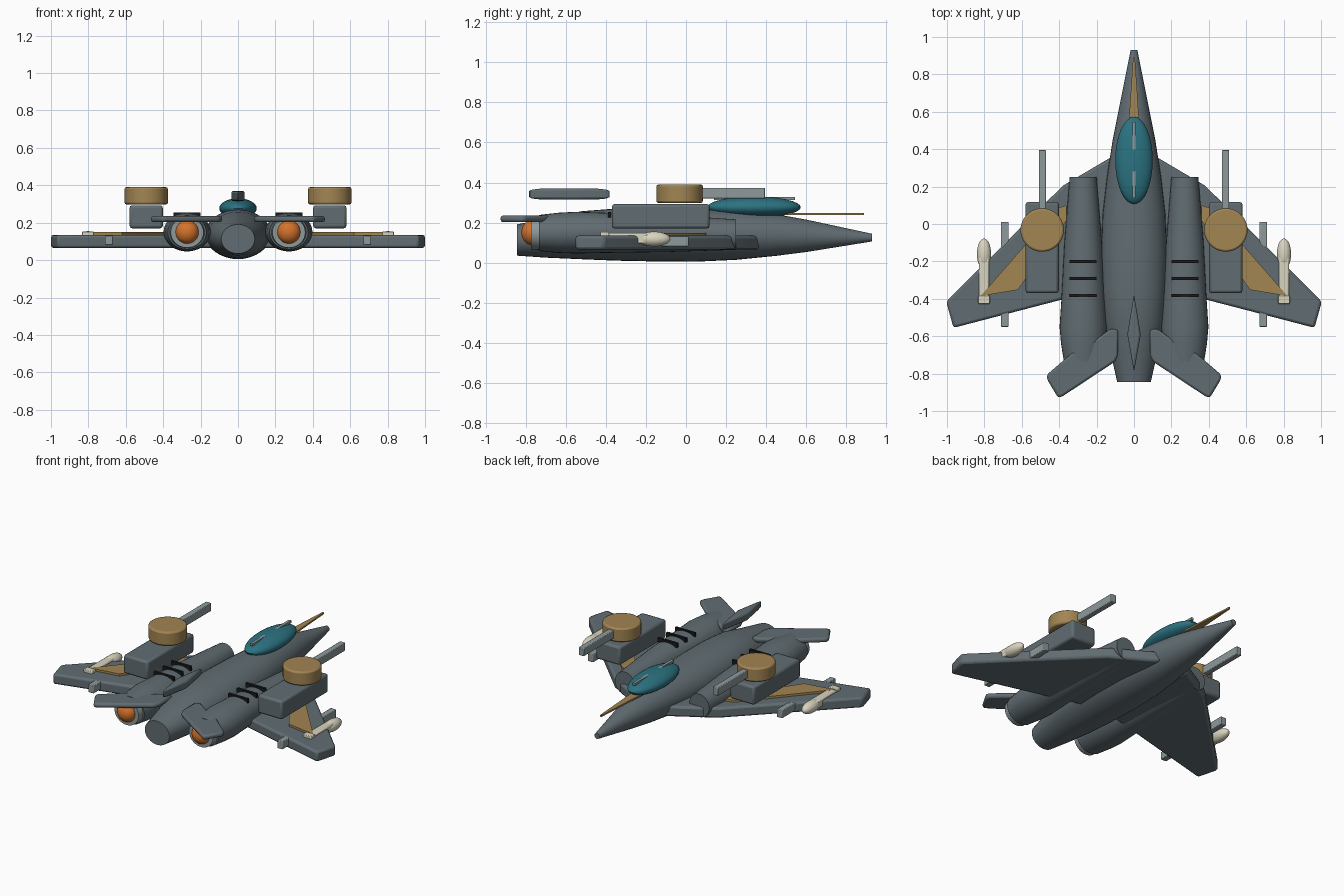
import bpy, bmesh, math
from mathutils import Matrix

if "Cube" in bpy.data.objects:
    bpy.data.objects.remove(bpy.data.objects["Cube"])


def material(name, rgb):
    m = bpy.data.materials.new(name)
    m.diffuse_color = (*rgb, 1)
    m.use_nodes = True
    m.node_tree.nodes["Principled BSDF"].inputs["Base Color"].default_value = m.diffuse_color
    return m


GREY = material("slate grey", (0.12, 0.152, 0.168))
LIGHT = material("light grey", (0.27, 0.32, 0.33))
TAN = material("tan", (0.36, 0.235, 0.085))
TEAL = material("teal glass", (0.024, 0.17, 0.22))
ORANGE = material("orange glow", (0.65, 0.17, 0.025))
CREAM = material("cream", (0.70, 0.66, 0.52))
BLACK = material("black", (0.01, 0.01, 0.012))


def finish(name, bm, mat, bevel=0.0, segments=2):
    bmesh.ops.recalc_face_normals(bm, faces=bm.faces[:])
    mesh = bpy.data.meshes.new(name)
    bm.to_mesh(mesh)
    bm.free()
    mesh.materials.append(mat)
    ob = bpy.data.objects.new(name, mesh)
    bpy.context.collection.objects.link(ob)
    if bevel:
        mod = ob.modifiers.new("bevel", 'BEVEL')
        mod.width = bevel
        mod.segments = segments
        mod.limit_method = 'ANGLE'
    bpy.ops.object.select_all(action='DESELECT')
    ob.select_set(True)
    bpy.context.view_layer.objects.active = ob
    bpy.ops.object.shade_smooth_by_angle(angle=math.radians(35))
    return ob


def loft(name, sections, mat, n=32):
    """Skin ellipses given as (y, centre x, centre z, half width, half height)."""
    bm = bmesh.new()
    rings = []
    for y, cx, cz, hx, hz in sections:
        rings.append([bm.verts.new((cx + hx * math.cos(2 * math.pi * i / n), y,
                                    cz + hz * math.sin(2 * math.pi * i / n)))
                      for i in range(n)])
    for a, b in zip(rings, rings[1:]):
        for i in range(n):
            j = (i + 1) % n
            bm.faces.new((a[i], a[j], b[j], b[i]))
    bm.faces.new(rings[0])
    bm.faces.new(rings[-1])
    return finish(name, bm, mat)


def plate(name, outline, z0, z1, mat, side=1, bevel=0.0):
    """Extrude a flat outline from z0 to z1."""
    bm = bmesh.new()
    face = bm.faces.new([bm.verts.new((x * side, y, z0)) for x, y in outline])
    ext = bmesh.ops.extrude_face_region(bm, geom=[face])
    for v in ext["geom"]:
        if isinstance(v, bmesh.types.BMVert):
            v.co.z = z1
    return finish(name, bm, mat, bevel)


def box(name, x0, x1, y0, y1, z0, z1, mat, side=1, bevel=0.0):
    return plate(name, [(x0, y0), (x1, y0), (x1, y1), (x0, y1)], z0, z1, mat, side, bevel)


def ellipsoid(name, centre, radii, mat):
    bm = bmesh.new()
    bmesh.ops.create_uvsphere(bm, u_segments=32, v_segments=16, radius=1,
                              matrix=Matrix.Translation(centre) @ Matrix.Diagonal((*radii, 1)))
    return finish(name, bm, mat)


# Fuselage, canopy and centre-line details
loft("fuselage", [(-0.845, 0, 0.113, 0.09, 0.078), (-0.70, 0, 0.122, 0.122, 0.097),
                  (-0.52, 0, 0.137, 0.158, 0.12), (-0.35, 0, 0.14, 0.17, 0.13),
                  (-0.15, 0, 0.138, 0.175, 0.132), (0.05, 0, 0.136, 0.168, 0.131),
                  (0.25, 0, 0.138, 0.145, 0.124), (0.45, 0, 0.138, 0.114, 0.104),
                  (0.60, 0, 0.134, 0.084, 0.081), (0.93, 0, 0.125, 0.018, 0.019)], GREY)
ellipsoid("canopy", (0, 0.34, 0.277), (0.1, 0.233, 0.053), TEAL)
box("canopy_bar", -0.009, 0.009, 0.14, 0.545, 0.312, 0.328, LIGHT)
plate("nose_probe", [(-0.036, 0.42), (0.036, 0.42), (0.005, 0.89), (-0.005, 0.89)],
      0.237, 0.248, TAN)
plate("dorsal_fin", [(0, -0.79), (0.036, -0.59), (0, -0.375), (-0.036, -0.59)],
      0.315, 0.37, GREY, bevel=0.012)

WING = [(0.10, 0.37), (0.16, 0.335), (0.38, 0.205), (1.0, -0.41), (1.0, -0.43),
        (0.965, -0.555), (0.10, -0.33)]
WING_PATCH = [(0.36, 0.10), (0.41, 0.085), (0.82, -0.385), (0.62, -0.352), (0.36, 0.02)]
STABILISER = [(0.085, -0.565), (0.125, -0.56), (0.29, -0.68), (0.32, -0.68),
              (0.465, -0.805), (0.465, -0.83), (0.405, -0.93), (0.38, -0.92),
              (0.10, -0.735), (0.085, -0.70)]

for side, tag in ((1, "right"), (-1, "left")):
    # Wing and tail surfaces
    plate("wing_" + tag, WING, 0.065, 0.135, GREY, side, 0.014)
    plate("wing_patch_" + tag, WING_PATCH, 0.134, 0.149, TAN, side)
    plate("stabiliser_" + tag, STABILISER, 0.203, 0.235, GREY, side, 0.012)

    # Engine with nozzle, glow and top vents
    x = 0.272 * side
    loft("engine_" + tag, [(-0.735, x, 0.148, 0.103, 0.09), (-0.64, x, 0.149, 0.118, 0.1),
                           (-0.55, x, 0.15, 0.126, 0.104), (-0.40, x, 0.149, 0.116, 0.1),
                           (-0.10, x, 0.146, 0.1, 0.093), (0.25, x, 0.14, 0.072, 0.076)], GREY)
    loft("nozzle_" + tag, [(-0.775, x, 0.148, 0.088, 0.082), (-0.70, x, 0.148, 0.098, 0.086)], LIGHT)
    ellipsoid("engine_glow_" + tag, (x, -0.77, 0.15), (0.062, 0.052, 0.062), ORANGE)
    for i in range(3):
        y = -0.2 - 0.091 * i
        box(f"vent_{tag}_{i + 1}", 0.2, 0.344, y - 0.008, y + 0.008, 0.225, 0.254, BLACK, side)

    # Turret: housing, drum and barrel
    box("turret_housing_" + tag, 0.402, 0.58, -0.37, 0.118, 0.17, 0.293, GREY, side, 0.014)
    bm = bmesh.new()
    bmesh.ops.create_cone(bm, cap_ends=True, segments=40, radius1=0.116, radius2=0.116,
                          depth=0.092, matrix=Matrix.Translation((0.491 * side, -0.032, 0.344)))
    finish("turret_drum_" + tag, bm, TAN, 0.01)
    box("turret_barrel_" + tag, 0.471, 0.509, -0.03, 0.395, 0.32, 0.373, LIGHT, side, 0.004)

    # Wing rail and missile
    box("wing_rail_" + tag, 0.671, 0.711, -0.55, 0.012, 0.08, 0.132, LIGHT, side, 0.004)
    ellipsoid("missile_head_" + tag, (0.802 * side, -0.16, 0.118), (0.038, 0.082, 0.037), CREAM)
    box("missile_body_" + tag, 0.775, 0.829, -0.40, -0.16, 0.095, 0.148, CREAM, side, 0.008)
    box("missile_tail_" + tag, 0.771, 0.833, -0.427, -0.385, 0.10, 0.153, CREAM, side, 0.004)
